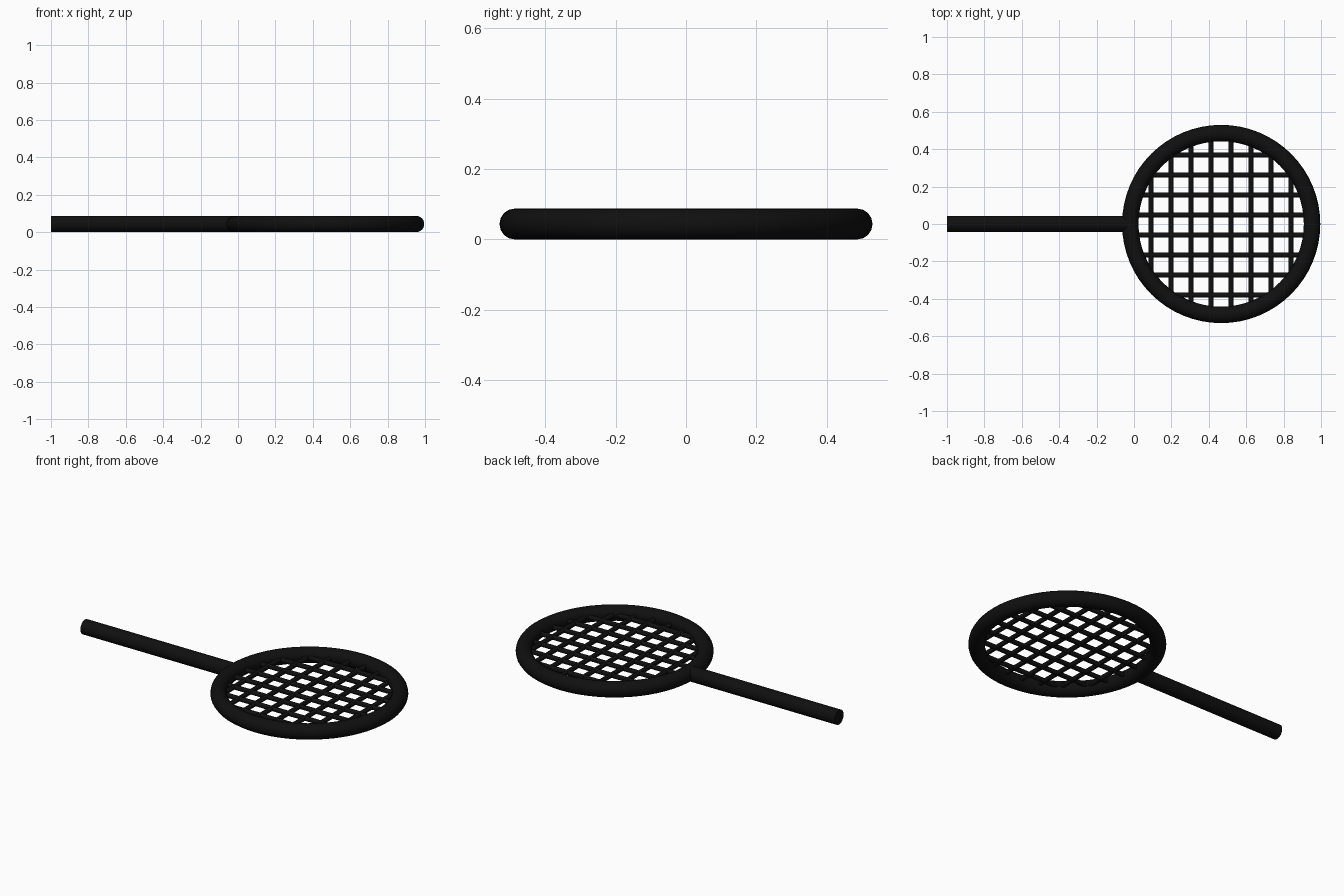
import bpy, math

if "Cube" in bpy.data.objects:
    bpy.data.objects.remove(bpy.data.objects["Cube"])

CX, Z = 0.466, 0.044          # centre of the head and mid height
MAJOR, MINOR = 0.486, 0.044   # ring radii
STRING_R, STEP, COUNT = 0.0135, 0.107, 8
STRING_DY = -0.006

black = bpy.data.materials.new("black")
black.diffuse_color = (0.005, 0.005, 0.005, 1)
black.use_nodes = True
black.node_tree.nodes["Principled BSDF"].inputs["Base Color"].default_value = black.diffuse_color


def finish(name):
    ob = bpy.context.object
    ob.name = name
    ob.data.materials.append(black)
    bpy.ops.object.shade_smooth_by_angle(angle=math.radians(40))
    return ob


def rod(name, centre, length, radius, axis, sides):
    rot = (0, math.pi / 2, 0) if axis == "x" else (math.pi / 2, 0, 0)
    bpy.ops.mesh.primitive_cylinder_add(vertices=sides, radius=radius, depth=length,
                                        location=centre, rotation=rot)
    return finish(name)


# Round head frame
bpy.ops.mesh.primitive_torus_add(major_radius=MAJOR, minor_radius=MINOR,
                                 major_segments=64, minor_segments=16,
                                 location=(CX, 0, Z))
finish("head_frame")

# Handle running into the frame
end = CX - MAJOR
rod("handle", ((end - 1) / 2, 0, Z), end + 1, 0.0425, "x", 24)

# Strings, each trimmed to the chord of the frame
for i in range(COUNT):
    d = (i - (COUNT - 1) / 2) * STEP
    half = math.sqrt((MAJOR - 0.01) ** 2 - d * d)
    rod(f"long_string_{i + 1}", (CX, d + STRING_DY, Z), 2 * half, STRING_R, "x", 12)
    rod(f"cross_string_{i + 1}", (CX + d, 0, Z), 2 * half, STRING_R, "y", 12)
